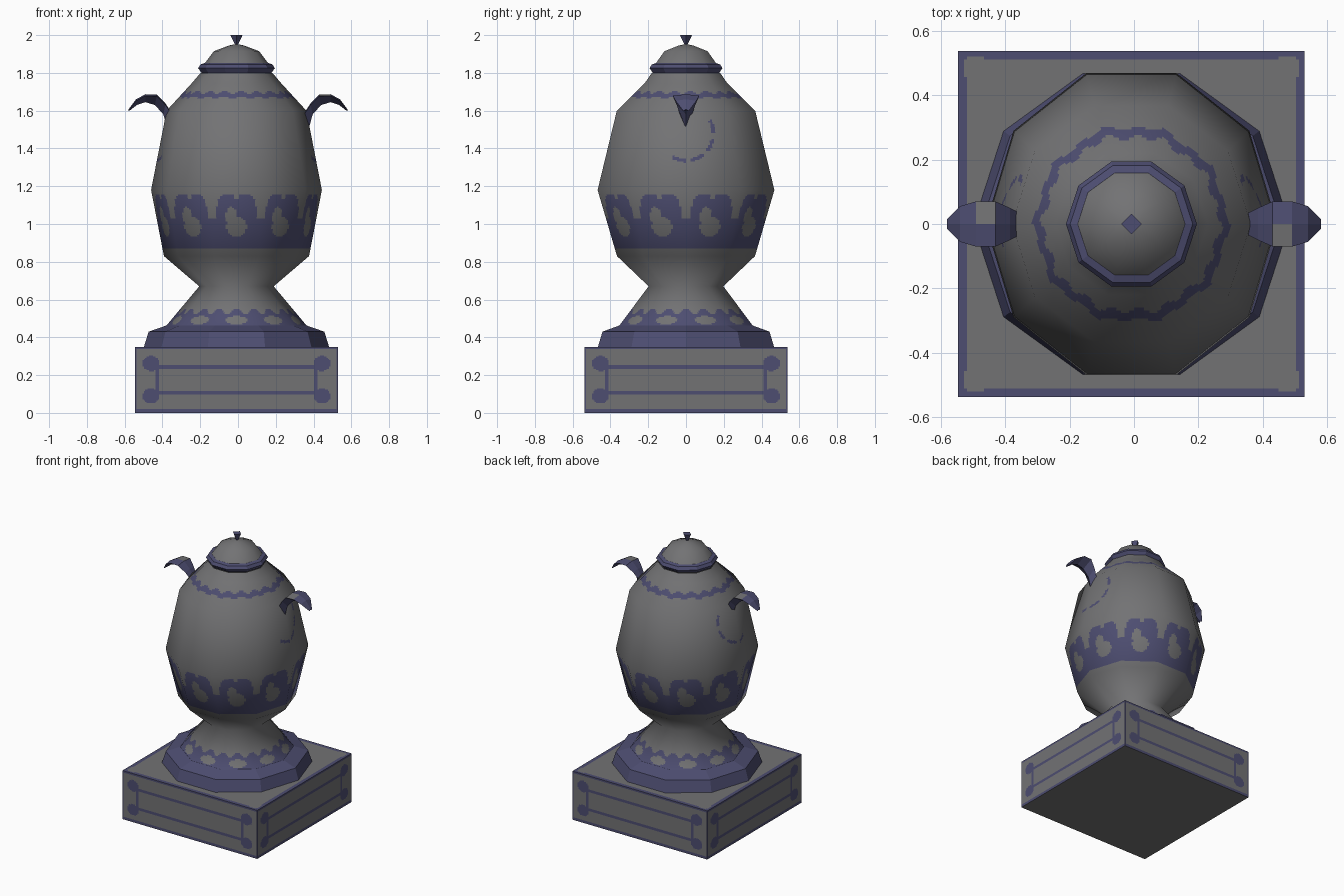
import bpy, bmesh, math
from mathutils import Vector

if "Cube" in bpy.data.objects:
    bpy.data.objects.remove(bpy.data.objects["Cube"])

CX = -0.008   # the body sits slightly left of the handle span
SIDES = 10


def material(name, rgb):
    m = bpy.data.materials.new(name)
    m.diffuse_color = (*rgb, 1)
    m.use_nodes = True
    m.node_tree.nodes["Principled BSDF"].inputs["Base Color"].default_value = m.diffuse_color
    return m


GRAY = material("stone_gray", (0.17, 0.17, 0.175))
BLUE = material("glaze_blue", (0.075, 0.075, 0.165))


def make(name, verts, faces, paint=None, base=0):
    me = bpy.data.meshes.new(name)
    me.from_pydata(verts, [], faces)
    me.materials.append(GRAY)
    me.materials.append(BLUE)
    for p in me.polygons:
        p.material_index = paint[p.index] if paint else base
    ob = bpy.data.objects.new(name, me)
    bpy.context.collection.objects.link(ob)
    return ob


def lathe(name, profile, base, smooth=None, sides=SIDES, turn=0.0):
    verts, faces = [], []
    for z, r in profile:
        for k in range(sides):
            a = 2 * math.pi * k / sides + turn
            verts.append((CX + r * math.cos(a), r * math.sin(a), z))
    for i in range(len(profile) - 1):
        for k in range(sides):
            n = (k + 1) % sides
            faces.append((i * sides + k, i * sides + n, (i + 1) * sides + n, (i + 1) * sides + k))
    faces.append(tuple(range((len(profile) - 1) * sides, len(profile) * sides)))
    faces.append(tuple(reversed(range(sides))))
    ob = make(name, verts, faces, base=base)
    if smooth:
        bpy.ops.object.select_all(action='DESELECT')
        ob.select_set(True)
        bpy.context.view_layer.objects.active = ob
        bpy.ops.object.shade_smooth_by_angle(angle=math.radians(smooth))
    return ob


def body_paint(deg, x, y, z):
    t = (deg / 36) % 1 - 0.5            # position inside one motif
    s = abs(t)
    if z < 0.6:                         # foot band with pale blotches
        if z > 0.537 + 0.012 * math.cos(4 * math.pi * t):
            return 0
        return 0 if (t / 0.27) ** 2 + ((z - 0.492) / 0.022) ** 2 < 1 else 1
    if 0.87 < z < 1.17:                 # scroll band
        top = 1.155 - 0.8 * max(0, s - 0.25) ** 2 * 4
        if s > 0.40:
            top = 1.03
        elif s < 0.05:
            top -= 0.02
        if z > top:
            return 0
        if (t / 0.21) ** 2 + ((z - 0.985) / 0.055) ** 2 < 1:
            return 0                    # drop inside the scroll
        if ((t + 0.10) / 0.12) ** 2 + ((z - 1.04) / 0.05) ** 2 < 1:
            return 0                    # curl of the drop
        return 1
    if abs(z - 1.683 - 0.007 * math.sin(math.radians(deg * 20))) < 0.014:
        return 1                        # thin shoulder band
    if abs(x) > 0.25 and 1.3 < z < 1.6:  # broken ring below each handle
        a = math.degrees(math.atan2(z - 1.48, y))
        if abs(math.hypot(y, z - 1.48) - 0.145) < 0.009 and (-130 < a < 35) and a % 40 < 29:
            return 1
    return 0


# urn body: decagonal, finely cut for the painted bands, smooth normals
RINGS = [(0.46, 0.373, 0.373), (0.67, 0.197, 0.208), (0.83, 0.384, 0.384),
         (1.18, 0.452, 0.492), (1.60, 0.37, 0.385), (1.745, 0.237, 0.23), (1.80, 0.19, 0.19)]
seg = []
for a, b in zip(RINGS, RINGS[1:]):
    seg.append(Vector((b[0] - a[0], a[2] - b[2])).normalized())
rn = [seg[0]] + [(p + q).normalized() for p, q in zip(seg, seg[1:])] + [seg[-1]]
NC = 22
cols = SIDES * NC
corner = [(math.cos(k * math.pi / 5), math.sin(k * math.pi / 5)) for k in range(SIDES + 1)]
rows = []
for i, (a, b) in enumerate(zip(RINGS, RINGS[1:])):
    n = max(1, round((b[0] - a[0]) / 0.008))
    for j in range(n + (i == len(RINGS) - 2)):
        f = j / n
        rows.append(([p + (q - p) * f for p, q in zip(a, b)], rn[i].lerp(rn[i + 1], f)))
verts, normals, faces, paint = [], [], [], []
for (z, rx, ry), nv in rows:
    for c in range(cols):
        k, f = c // NC, (c % NC) / NC
        u = corner[k][0] * (1 - f) + corner[k + 1][0] * f
        v = corner[k][1] * (1 - f) + corner[k + 1][1] * f
        verts.append((CX + rx * u, ry * v, z))
        normals.append(Vector((nv[0] * u, nv[0] * v, nv[1])).normalized())
for i in range(len(rows) - 1):
    for c in range(cols):
        d = (c + 1) % cols
        faces.append((i * cols + c, i * cols + d, (i + 1) * cols + d, (i + 1) * cols + c))
        p, q = verts[i * cols + c], verts[(i + 1) * cols + d]
        paint.append(body_paint((c + 0.5) * 36 / NC,
                                *[(m + n) / 2 for m, n in zip(p, q)]))
body = make("urn_body", verts, faces, paint)
body.data.polygons.foreach_set("use_smooth", [True] * len(faces))
body.data.normals_split_custom_set_from_vertices(normals)

# foot moulding, rim, lid and finial
lathe("foot_moulding", [(0.35, 0.49), (0.43, 0.465), (0.462, 0.373)], 1)
lathe("lid_rim", [(1.80, 0.185), (1.825, 0.203), (1.845, 0.19), (1.852, 0.168)], 1)
lathe("lid_dome", [(1.845, 0.172), (1.915, 0.12), (1.945, 0.04), (1.952, 0.005)], 0, smooth=60)
lathe("finial", [(1.945, 0.006), (2.0, 0.032)], 1, sides=4)

# square plinth with painted panels
H, T = 0.537, 0.35


def side_paint(u, z):
    u = abs(u)
    if z < 0.018 or z > 0.337 or u > H - 0.006:
        return 1
    if min(abs(z - 0.245), abs(z - 0.105)) < 0.01 and u < 0.43:
        return 1
    for zc in (0.262, 0.09):            # knobs at the frame ends
        if ((u - 0.452) / 0.045) ** 2 + ((z - zc) / 0.04) ** 2 < 1:
            return 1
    return 1 if 0.412 < u < 0.432 and 0.09 < z < 0.26 else 0


def top_paint(u, v):
    u, v = abs(u), abs(v)
    return 1 if max(u, v) > 0.508 and math.hypot(u - 0.483, v - 0.483) > 0.04 else 0


verts, faces, paint = [], [], []


def panel(nu, nv, place, rule, v0, v1):
    o = len(verts)
    for j in range(nv + 1):
        for i in range(nu + 1):
            verts.append(place(-H + 2 * H * i / nu, v0 + (v1 - v0) * j / nv))
    for j in range(nv):
        for i in range(nu):
            a = o + j * (nu + 1) + i
            faces.append((a, a + 1, a + nu + 2, a + nu + 1))
            paint.append(rule(-H + 2 * H * (i + 0.5) / nu, v0 + (v1 - v0) * (j + 0.5) / nv))


for k in range(4):
    c, s = round(math.cos(k * math.pi / 2)), round(math.sin(k * math.pi / 2))
    panel(160, 54, lambda u, z: (CX + c * u + s * H, s * u - c * H, z), side_paint, 0, T)
panel(120, 120, lambda u, v: (CX + u, v, T), top_paint, -H, H)
panel(1, 1, lambda u, v: (CX - u, v, 0), lambda u, v: 0, -H, H)
make("plinth", verts, faces, paint)

# curled leaf handles: x top, z top, x keel, z keel, half width
LEAF = [(0.345, 1.58, 0.375, 1.505, 0.03), (0.385, 1.64, 0.395, 1.58, 0.05),
        (0.43, 1.685, 0.44, 1.63, 0.07), (0.49, 1.687, 0.49, 1.645, 0.07),
        (0.54, 1.66, 0.535, 1.63, 0.055), (0.58, 1.607, 0.574, 1.60, 0.015)]
for name, s in (("right_handle", 1), ("left_handle", -1)):
    verts, faces, paint = [], [], []
    for xt, zt, xk, zk, w in LEAF:
        verts += [(s * x, s * y, z) for x, y, z in
                  ((xt, -w, zt - 0.008), (xt, 0, zt), (xt, w, zt - 0.008), (xk, 0, zk))]
    for i in range(len(LEAF) - 1):
        for k in range(4):
            n = (k + 1) % 4
            faces.append((i * 4 + k, i * 4 + 4 + k, i * 4 + 4 + n, i * 4 + n))
            paint.append(0 if k == 0 and i == 2 else 1)
    faces += [(0, 1, 2, 3), (23, 22, 21, 20)]
    make(name, verts, faces, paint + [1, 1])
